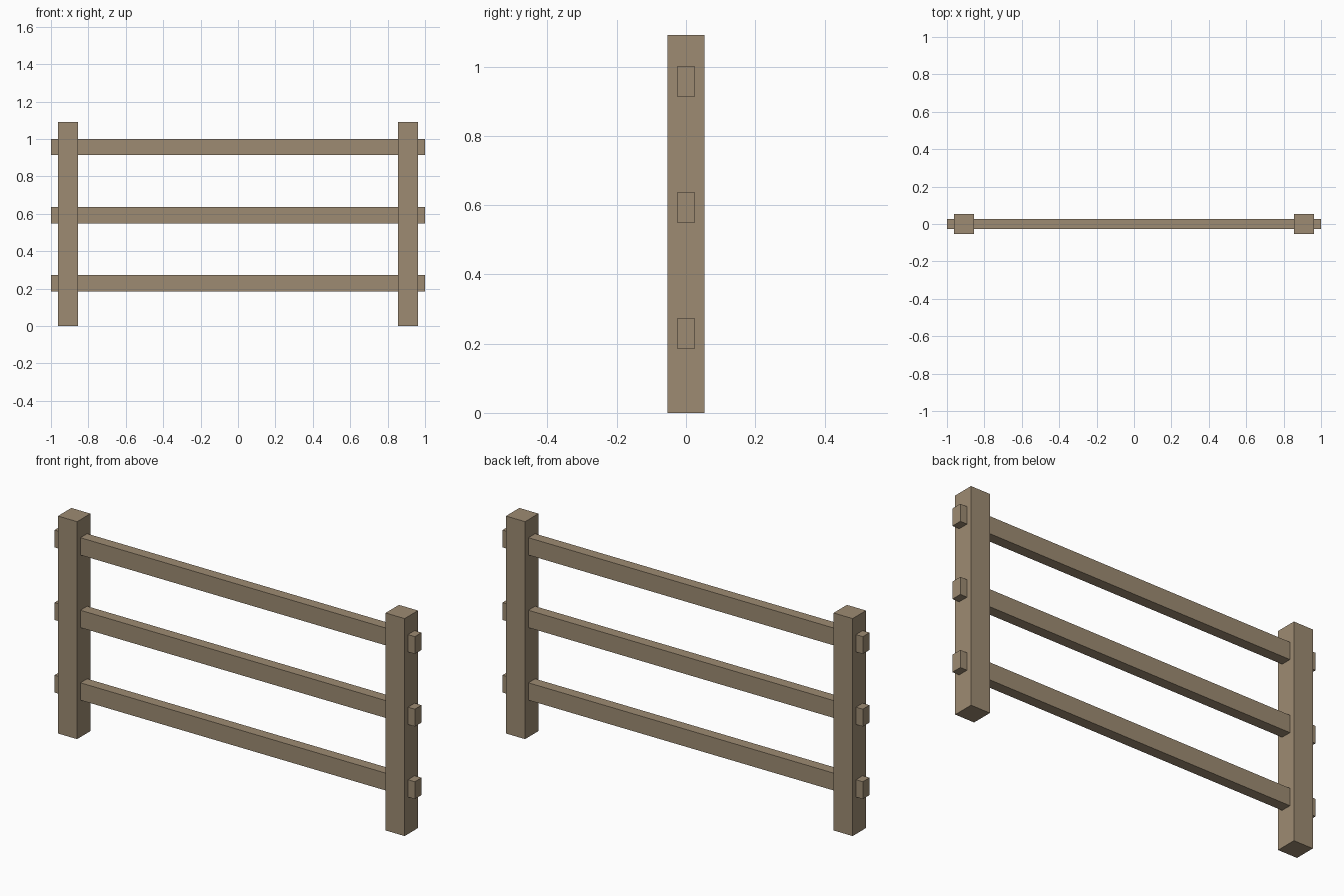
import bpy

if "Cube" in bpy.data.objects:
    bpy.data.objects.remove(bpy.data.objects["Cube"])

wood = bpy.data.materials.new("weathered_wood")
wood.diffuse_color = (0.34, 0.26, 0.17, 1)
wood.use_nodes = True
wood.node_tree.nodes["Principled BSDF"].inputs["Base Color"].default_value = wood.diffuse_color


def beam(name, size, center):
    bpy.ops.mesh.primitive_cube_add(size=1, location=center)
    ob = bpy.context.object
    ob.name = name
    ob.scale = size
    bpy.ops.object.transform_apply(location=False, rotation=False, scale=True)
    ob.data.materials.append(wood)
    return ob


# Two square posts
POST_W, POST_H = 0.106, 1.091
for side, x in (("left", -0.909), ("right", 0.909)):
    beam(f"{side}_post", (POST_W, POST_W, POST_H), (x, 0, POST_H / 2))

# Three rails passing through the posts
for name, z in (("bottom", 0.229), ("middle", 0.593), ("top", 0.957)):
    beam(f"{name}_rail", (2.0, 0.053, 0.087), (0, 0, z))
